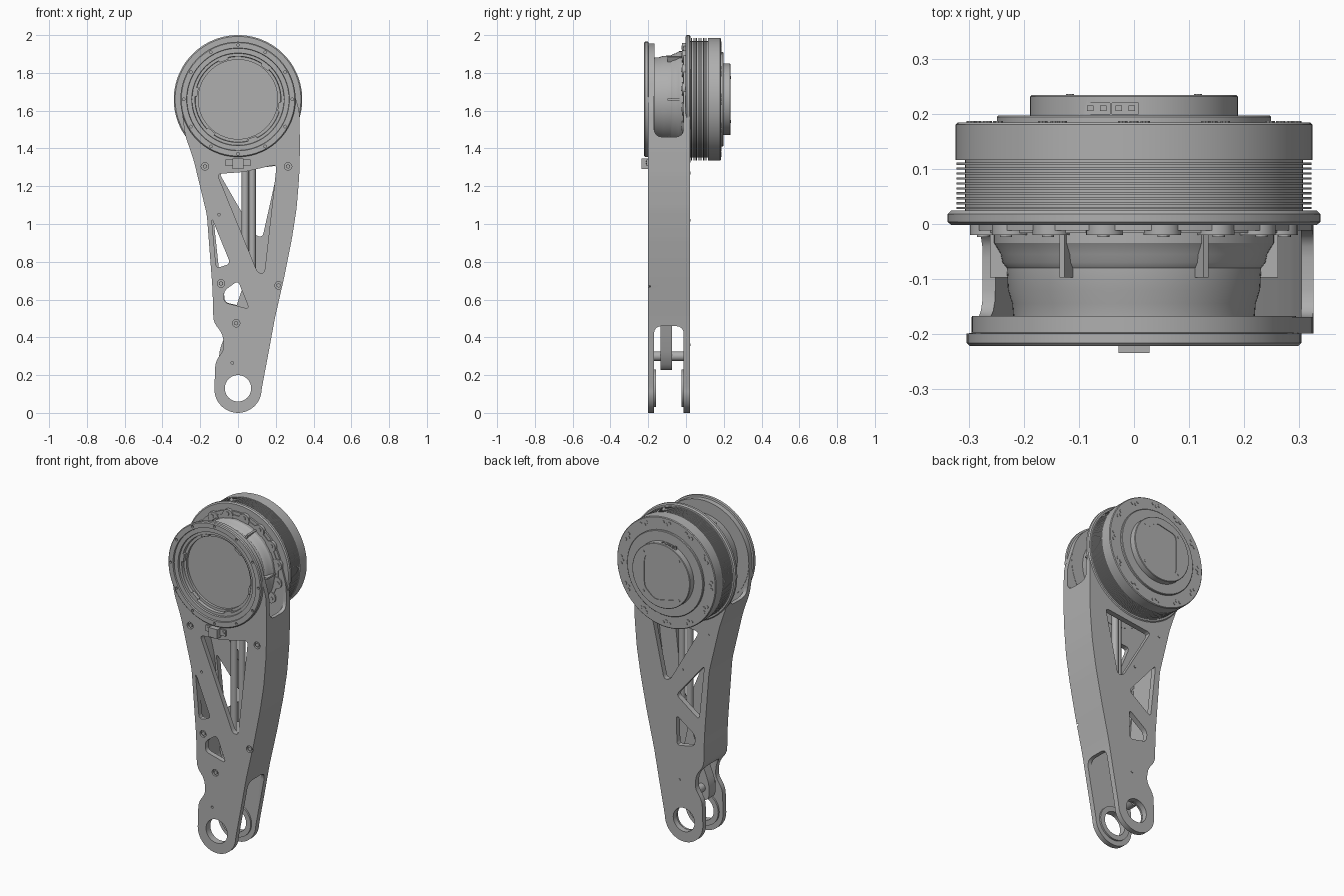
import bpy, bmesh
from math import sin, cos, pi, radians
from mathutils import Vector, Matrix

cube = bpy.data.objects.get("Cube")
if cube:
    bpy.data.objects.remove(cube, do_unlink=True)

HUB = 1.66  # height of the motor axis
grey = bpy.data.materials.new("machined grey")
grey.use_nodes = True
grey.diffuse_color = (0.43, 0.43, 0.43, 1)
grey.node_tree.nodes["Principled BSDF"].inputs["Base Color"].default_value = grey.diffuse_color


def finish(name, bm):
    bmesh.ops.recalc_face_normals(bm, faces=bm.faces)
    mesh = bpy.data.meshes.new(name)
    bm.to_mesh(mesh)
    bm.free()
    mesh.materials.append(grey)
    ob = bpy.data.objects.new(name, mesh)
    bpy.context.collection.objects.link(ob)
    return ob


def activate(ob):
    bpy.ops.object.select_all(action='DESELECT')
    ob.select_set(True)
    bpy.context.view_layer.objects.active = ob


def cut(ob, cutter):
    mod = ob.modifiers.new("cut", 'BOOLEAN')
    mod.operation, mod.solver, mod.object = 'DIFFERENCE', 'EXACT', cutter
    activate(ob)
    bpy.ops.object.modifier_apply(modifier=mod.name)
    bpy.data.objects.remove(cutter, do_unlink=True)


def prism(name, pts, a0, a1, axis='y'):
    """Extrude a flat outline along y (points are x, z) or x (points are y, z)."""
    bm = bmesh.new()
    place = (lambda u, v, a: (u, a, v)) if axis == 'y' else (lambda u, v, a: (a, u, v))
    face = bm.faces.new([bm.verts.new(place(u, v, a0)) for u, v in pts])
    ext = bmesh.ops.extrude_face_region(bm, geom=[face])
    step = (0, a1 - a0, 0) if axis == 'y' else (a1 - a0, 0, 0)
    bmesh.ops.translate(bm, vec=step, verts=[g for g in ext["geom"] if isinstance(g, bmesh.types.BMVert)])
    return finish(name, bm)


def rounded(pts, r, steps=4):
    """Replace each corner by a short curve."""
    out = []
    for i, p in enumerate(pts):
        p = Vector(p)
        a, b = Vector(pts[i - 1]) - p, Vector(pts[(i + 1) % len(pts)]) - p
        s = p + a.normalized() * min(r, a.length * 0.45)
        e = p + b.normalized() * min(r, b.length * 0.45)
        for k in range(steps + 1):
            t = k / steps
            out.append(s * (1 - t) ** 2 + p * 2 * t * (1 - t) + e * t * t)
    return out


def inset(pts, d):
    """Offset a counterclockwise outline inward."""
    out = []
    for i, p in enumerate(pts):
        t = (Vector(pts[(i + 1) % len(pts)]) - Vector(pts[i - 1])).normalized()
        out.append(Vector(p) + Vector((-t.y, t.x)) * d)
    return out


def arc(cx, cz, r, a0, a1, n):
    return [(cx + r * cos(radians(a0 + (a1 - a0) * i / n)),
             cz + r * sin(radians(a0 + (a1 - a0) * i / n))) for i in range(n + 1)]


def lathe(name, profile, seg=96):
    """Revolve (radius, y) points about the motor axis."""
    bm = bmesh.new()
    vs = [bm.verts.new((r, y, HUB)) for r, y in profile]
    es = [bm.edges.new(p) for p in zip(vs, vs[1:])]
    bmesh.ops.spin(bm, geom=vs + es, cent=(0, 0, HUB), axis=(0, 1, 0), angle=2 * pi, steps=seg)
    bmesh.ops.remove_doubles(bm, verts=bm.verts, dist=1e-4)
    return finish(name, bm)


def studs(name, centres, r, y0, y1, seg=20):
    """Several equal cylinders along y in one mesh."""
    bm = bmesh.new()
    for x, z in centres:
        m = Matrix.Translation((x, (y0 + y1) / 2, z)) @ Matrix.Rotation(pi / 2, 4, 'X')
        bmesh.ops.create_cone(bm, cap_ends=True, segments=seg, radius1=r, radius2=r,
                              depth=abs(y1 - y0), matrix=m)
    return finish(name, bm)


def boxes(name, items):
    """Boxes given as (centre, size, turn about the y axis)."""
    bm = bmesh.new()
    for c, s, turn in items:
        m = Matrix.Translation(c) @ Matrix.Rotation(turn, 4, 'Y') @ Matrix.Diagonal((*s, 1))
        bmesh.ops.create_cube(bm, size=1, matrix=m)
    return finish(name, bm)


def ring(r, n, start=0.0):
    return [(r * sin(radians(start + 360 * i / n)), HUB + r * cos(radians(start + 360 * i / n)))
            for i in range(n)]


# Hollow leg shell: outline, cavity, open fork and open top
right_edge = [(.16, .31), (.195, .5), (.245, .72), (.285, .92), (.31, 1.08), (.324, 1.25), (.328, 1.4), (.325, 1.6)]
left_edge = [(-.298, 1.6), (-.28, 1.47), (-.235, 1.34), (-.165, 1.05), (-.135, .66), (-.13, .48),
             (-.082, .42), (-.072, .34), (-.12, .27)]
outline = rounded(arc(0, .125, .125, 180, 360, 20) + right_edge
                  + arc(0, HUB, .295, 15, 165, 24) + left_edge, .03, 3)
leg = prism("leg_shell", outline, -.2, .02)
cut(leg, prism("cavity", inset(outline, .022), -.17, -.012))
cut(leg, prism("fork_gap", rounded([(-.17, -.3), (-.012, -.3), (-.012, .46), (-.17, .46)], .045), -1, 1, 'x'))
cut(leg, prism("top_gap", rounded([(-.17, 1.46), (-.012, 1.46), (-.012, 2.3), (-.17, 2.3)], .05), -1, 1, 'x'))
cut(leg, studs("motor_bore", [(0, HUB)], .25, -.4, .4, 64))
cut(leg, studs("pivot_bore", [(0, .13)], .07, -.4, .4, 40))

# Lightening windows, front plate then back plate
front_windows = [[(-.11, 1.265), (.03, 1.275), (.205, 1.315), (.14, .74), (.105, .74)],
                 [(-.14, 1.035), (-.115, .765), (-.04, .79)],
                 [(-.075, .645), (0, .70), (.06, .55), (-.075, .585)]]
back_windows = [[(.215, 1.31), (.13, .93), (.09, .94), (-.1, 1.27)],
                [(-.135, 1.08), (.05, .86), (-.1, .75)],
                [(.05, .74), (.045, .56), (-.07, .585), (-.075, .65)]]
for windows, y0, y1 in ((front_windows, -.3, -.1), (back_windows, -.1, .1)):
    for w in windows:
        cut(leg, prism("window", rounded(w, .025), y0, y1))

# Screw pockets and screws on the front plate
screws = [(-.175, 1.305), (.265, 1.305), (.215, .675), (-.09, .685), (-.01, .475)]
cut(leg, studs("pockets", screws, .02, -.21, -.188))
cut(leg, studs("small_holes", [(-.1, 1.05), (-.03, .265)], .007, -.21, -.18))
studs("leg_screws", screws, .012, -.197, -.185, 6)
studs("back_screws", [(.03, .36), (-.16, 1.27), (.01, 1.02)], .007, .018, .023)

# Pivot collars inside the fork
for name, y0, y1 in (("front_collar", -.172, -.16), ("back_collar", -.014, -.024)):
    collar = studs(name, [(0, .13)], .1, y0, y1, 40)
    cut(collar, studs("bore", [(0, .13)], .07, -.4, .4, 40))

# Tie rods and lever inside the leg
studs_path = [(.038, -.09), (.075, -.07)]
for i, (x, y) in enumerate(studs_path):
    rod = studs("tie_rod_%d" % (i + 1), [(0, 0)], .019, -.36, .36)
    rod.rotation_euler = (pi / 2, 0, 0)
    rod.location = (x, y, 1.04)
prism("lever", rounded([(-.1, .24), (-.05, .22), (.0, .29), (.07, .5), (.03, .68), (-.03, .5), (-.1, .33)], .04),
      -.135, -.075)
studs("lever_pin", [(-.05, .3)], .025, -.18, -.005)

# Motor housing between the plates
lathe("motor_housing", [(0, 0), (.255, 0), (.255, -.035), (.243, -.055), (.24, -.07), (.232, -.08),
                        (.23, -.12), (.222, -.145), (.22, -.17), (0, -.17)])
boxes("housing_ribs", [((.245 * sin(a), -.055, HUB + .245 * cos(a)), (.01, .085, .035), a)
                       for a in (radians(30 + 60 * i) for i in range(6))])

# Back flange with scalloped bolt ring
lathe("back_flange", [(0, -.002), (.333, -.002), (.34, .004), (.34, .018), (.333, .025), (0, .025)])
lathe("bolt_ring", [(0, -.016), (.275, -.016), (.275, .002), (0, .002)])
studs("bolt_lobes", ring(.27, 16, 11), .034, -.02, .002)
studs("flange_bolts", ring(.28, 16, 11), .011, -.024, -.018, 12)

# Cooling fins and rear cover
fins = [(0, .02), (.308, .02)]
for i in range(10):
    y = .027 + i * .009
    fins += [(.308, y), (.324, y), (.324, y + .004), (.308, y + .004)]
lathe("cooling_fins", fins + [(.308, .12), (0, .12)])
lathe("rear_cover", [(0, .117), (.325, .117), (.325, .181), (.321, .185), (.25, .185), (.25, .195),
                     (.247, .198), (0, .198)])
studs("cover_bolts", ring(.287, 12) + ring(.298, 12, 4) + ring(.298, 12, -4), .009, .18, .188, 10)
cap = lathe("end_cap", [(0, .195), (.19, .195), (.19, .232), (.187, .235), (0, .235)])
cut(cap, boxes("socket", [((x, .211, HUB + .19), (.048, .02, .04), 0) for x in (-.068, -.016)]))
boxes("socket_pins", [((x, .211, HUB + .177), (.012, .01, .02), 0) for x in (-.08, -.056, -.028, -.004)])
plate = [(x, HUB + z) for x, z in ((-.1, -.12), (.04, -.15), (.11, -.09), (.11, .09), (.04, .15), (-.1, .12))]
cut(cap, prism("cap_recess", rounded(plate, .03), .231, .3))
studs("cap_screws", ring(.165, 4, 45), .008, .233, .237, 10)

# Front output bearing ring and rotor disc
bearing = lathe("bearing_ring", [(.21, -.168), (.295, -.168), (.295, -.198), (.305, -.2), (.305, -.217), (.3, -.222),
                                 (.272, -.222), (.27, -.213), (.245, -.213), (.243, -.203), (.228, -.203),
                                 (.226, -.185), (.21, -.185), (.21, -.168)])
cut(bearing, studs("ring_holes", ring(.288, 12), .007, -.3, -.21, 12))
disc = lathe("rotor_disc", [(0, -.16), (.213, -.16), (.213, -.205), (.21, -.209), (.2, -.209),
                            (.198, -.212), (0, -.212)])
slots = [((x, -.21, z), (.045, .02, .02), radians(60 * i + 20)) for i, (x, z) in enumerate(ring(.083, 6, 20))]
cut(disc, boxes("slots", slots))
cut(disc, studs("disc_holes", ring(.1, 6, 50) + ring(.085, 6, -8), .011, -.23, -.2))
boxes("bearing_keys", [((x, -.196, z), (.05, .02, .012), radians(60 * i + 40))
                       for i, (x, z) in enumerate(ring(.222, 6, 40))])

# Stop block below the bearing ring
boxes("stop_block", [((0, -.215, 1.32), (.056, .04, .055), 0), ((0, -.203, 1.325), (.13, .014, .035), 0)])
studs("stop_screws", [(-.05, 1.325), (.05, 1.325), (0, 1.31)], .008, -.212, -.208, 10)

# Smooth round surfaces, keep edges crisp
for ob in bpy.context.scene.objects:
    if ob.type == 'MESH':
        activate(ob)
        bpy.ops.object.shade_smooth_by_angle(angle=radians(30))
